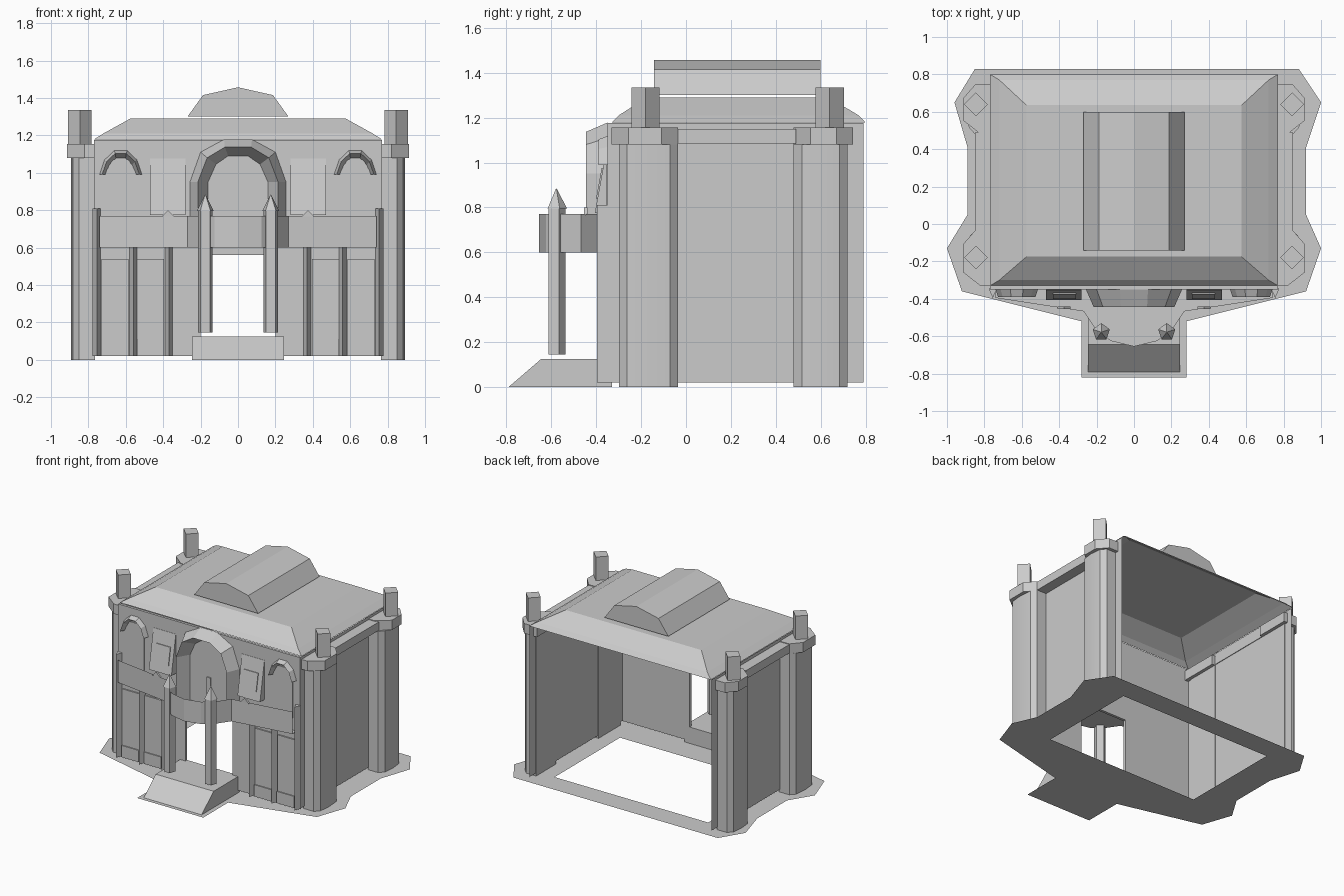
import bpy, bmesh, math
from mathutils import Vector

cube = bpy.data.objects.get("Cube")
if cube:
    bpy.data.objects.remove(cube)

stone = bpy.data.materials.new("grey_stone")
stone.use_nodes = True
GREY = (0.6, 0.6, 0.6, 1)
stone.diffuse_color = GREY
stone.node_tree.nodes["Principled BSDF"].inputs["Base Color"].default_value = GREY

SIDES = ((1, "left"), (-1, "right"))


def finish(name, bm, smooth=False):
    bmesh.ops.recalc_face_normals(bm, faces=bm.faces)
    mesh = bpy.data.meshes.new(name)
    bm.to_mesh(mesh)
    bm.free()
    mesh.materials.append(stone)
    obj = bpy.data.objects.new(name, mesh)
    bpy.context.collection.objects.link(obj)
    if smooth:
        bpy.ops.object.select_all(action='DESELECT')
        obj.select_set(True)
        bpy.context.view_layer.objects.active = obj
        bpy.ops.object.shade_smooth_by_angle(angle=math.radians(35))
    return obj


def loft(name, loops, ring=True, caps=(True, True), smooth=False):
    """Skin matching loops of points; rings are closed, strips are open."""
    bm = bmesh.new()
    rows = [[bm.verts.new(p) for p in loop] for loop in loops]
    n = len(rows[0])
    for a, b in zip(rows, rows[1:]):
        for i in range(n if ring else n - 1):
            j = (i + 1) % n
            bm.faces.new((a[i], a[j], b[j], b[i]))
    if ring and caps[0]:
        bm.faces.new(rows[0])
    if ring and caps[1]:
        bm.faces.new(rows[-1])
    return finish(name, bm, smooth)


def upright(name, plan, z0, z1, **kw):
    return loft(name, [[(x, y, z) for x, y in plan] for z in (z0, z1)], **kw)


def frontal(name, outline, y0, y1, **kw):
    return loft(name, [[(x, y, z) for x, z in outline] for y in (y0, y1)], **kw)


def box(name, x0, x1, y0, y1, z0, z1):
    return upright(name, [(x0, y0), (x1, y0), (x1, y1), (x0, y1)], z0, z1)


def rect(x, y0, y1, z):
    return [(-x, y0, z), (x, y0, z), (x, y1, z), (-x, y1, z)]


def mirrored(points, s):
    return [(s * p[0], *p[1:]) for p in points]


def ngon(cx, cy, r, n, turn):
    return [(cx + r * math.cos(turn + math.tau * i / n),
             cy + r * math.sin(turn + math.tau * i / n)) for i in range(n)]


# Ground slab: flat outline with an open floor
outer = [(-.85, .83), (.88, .83), (1, .65), (.92, .41), (.92, .05), (1, -.13),
         (.92, -.36), (.28, -.52), (.28, -.82), (-.28, -.82), (-.28, -.52),
         (-.92, -.36), (-1, -.13), (-.89, .05), (-.89, .41), (-.96, .65)]
inner = [(p[0], p[1]) for p in rect(.65, -.13, .66, 0)]
bm = bmesh.new()
edges = []
for loop in (outer, inner):
    vs = [bm.verts.new((x, y, 0)) for x, y in loop]
    edges += [bm.edges.new((vs[i - 1], vs[i])) for i in range(len(vs))]
bmesh.ops.triangle_fill(bm, use_beauty=True, edges=edges)
bmesh.ops.dissolve_limit(bm, angle_limit=.01, verts=bm.verts, edges=bm.edges)
finish("ground_slab", bm)

# Shell: front wall with doorway, side walls, open back
frontal("front_wall", [(-.77, .02), (-.77, 1.175), (.77, 1.175), (.77, .02),
                       (.2, .02), (.2, .56), (-.2, .56), (-.2, .02)], -.35, -.33)
for s, side in SIDES:
    upright(side + "_wall", mirrored([(.77, -.33), (.77, .79)], s),
            .02, 1.175, ring=False)

# Hipped roof and raised roof lantern
loft("roof", [rect(.77, -.33, .8, 1.178), rect(.72, -.30, .77, 1.21),
              rect(.575, -.175, .635, 1.29)], caps=(False, True))
frontal("roof_lantern", [(-.27, 1.3), (-.187, 1.415), (0, 1.457),
                         (.187, 1.415), (.27, 1.3)], -.142, .6)

# Corner columns, caps and square finials
for s, side in SIDES:
    for end, y0, y1, fy in (("front", -.298, -.035, -.18), ("back", .48, .72, .64)):
        mid = (y0 + y1) / 2
        shaft = [(.765, y0), (.85, y0), (.883, y0 + .036), (.892, mid),
                 (.883, y1 - .036), (.85, y1), (.765, y1)]
        name = side + "_" + end
        upright(name + "_column", mirrored(shaft, s), 0, 1.08, smooth=True)
        a, b = y0 - .034 * (end == "front"), y1 + .025 * (end == "back")
        cap = [(.74, a), (.82, a), (.915, a + .075), (.915, b - .075),
               (.85, b), (.74, b)]
        upright(name + "_cap", mirrored(cap, s), 1.08, 1.155)
        upright(name + "_finial", ngon(s * .845, fy, .063, 4, 0), 1.15, 1.335)
    ledge = [(.765, -.04), (.85, -.04), (.85, .49), (.765, .49)]
    upright(side + "_ledge", mirrored(ledge, s), 1.085, 1.15)


# Arched surround: bevelled out to a front ridge and back in
def arch(name, cx, back, ridge, inside, y_back, y_front):
    def loop(half, y):
        full = [(-x, z) for x, z in half] + [(x, z) for x, z in reversed(half)]
        return [(cx + x, y, z) for x, z in full]
    loft(name, [loop(back, y_back), loop(ridge, y_front), loop(inside, y_back)],
         ring=False)


arch("main_arch", 0,
     [(.257, .6), (.257, .95), (.2, 1.11), (.075, 1.178)],
     [(.215, .6), (.215, .95), (.165, 1.08), (.07, 1.137)],
     [(.16, .6), (.16, .95), (.118, 1.045), (.053, 1.09)], -.35, -.445)
box("niche_mullion", -.016, .016, -.358, -.35, .6, .82)

# Balcony parapet and floor
half = [(.74, -.395), (.27, -.467), (.21, -.555), (.125, -.625)]
rim = half + [(0, -.655)] + mirrored(half, -1)[::-1]
upright("balcony_parapet", rim, .6, .77, ring=False)
upright("balcony_floor", [(.74, -.34)] + rim + [(-.74, -.34)], .6, .605)

# Entrance step with sloping front
profile = [(-.79, 0), (-.645, .125), (-.33, .125), (-.33, 0)]
loft("entrance_step", [[(x, y, z) for y, z in profile] for x in (-.245, .245)])

for s, side in SIDES:
    # Porch posts with pointed tops
    def post_ring(r, z):
        return [(x, y, z) for x, y in ngon(s * .175, -.578, r, 5, math.pi / 2)]
    loft(side + "_porch_post", [post_ring(.042, .145), post_ring(.042, .8)])
    loft(side + "_post_spire", [post_ring(.048, .795), post_ring(.001, .885)])

    # Small window with arched hood
    frontal(side + "_arched_window",
            mirrored([(.545, .7), (.71, .7), (.71, 1.0), (.67, 1.07),
                      (.585, 1.07), (.545, 1.0)], s), -.356, -.345)
    arch(side + "_window_hood", s * .627,
         [(.115, .99), (.088, 1.07), (.035, 1.12)],
         [(.1, .99), (.075, 1.06), (.03, 1.103)],
         [(.078, .99), (.06, 1.04), (.025, 1.075)], -.345, -.39)

    # Leaning relief plate with a raised square
    def lean(x0, x1, z0, z1, lift):
        def y(z):
            return -.352 - (1.075 - z) * .18 - lift
        return [(s * x0, y(z0), z0), (s * x1, y(z0), z0),
                (s * x1, y(z1), z1), (s * x0, y(z1), z1)]
    for part, size in (("relief_plate", (.28, .47, .775, 1.075)),
                       ("relief_square", (.31, .433, .84, .975))):
        front = lean(*size, .006 if part == "relief_square" else 0)
        back = [(p[0], -.345, p[2]) for p in front]
        loft(side + "_" + part, [back, front])

    # Little gable on the parapet
    frontal(side + "_parapet_gable",
            mirrored([(.34, .765), (.41, .765), (.375, .8)], s), -.455, -.44)

    # Triangular pilasters along the lower front
    for i, (x, top) in enumerate(((.755, .81), (.56, .6), (.37, .6))):
        upright(f"{side}_pilaster_{i + 1}",
                mirrored([(x - .022, -.345), (x + .022, -.345), (x, -.396)], s),
                .02, top)
    # Lower wall panels with plinths
    for i, (x0, x1) in enumerate(((.585, .73), (.395, .54))):
        xs = sorted((s * x0, s * x1))
        box(f"{side}_panel_{i + 1}", *xs, -.36, -.345, .11, .54)
        box(f"{side}_plinth_{i + 1}", *xs, -.368, -.345, .02, .11)
